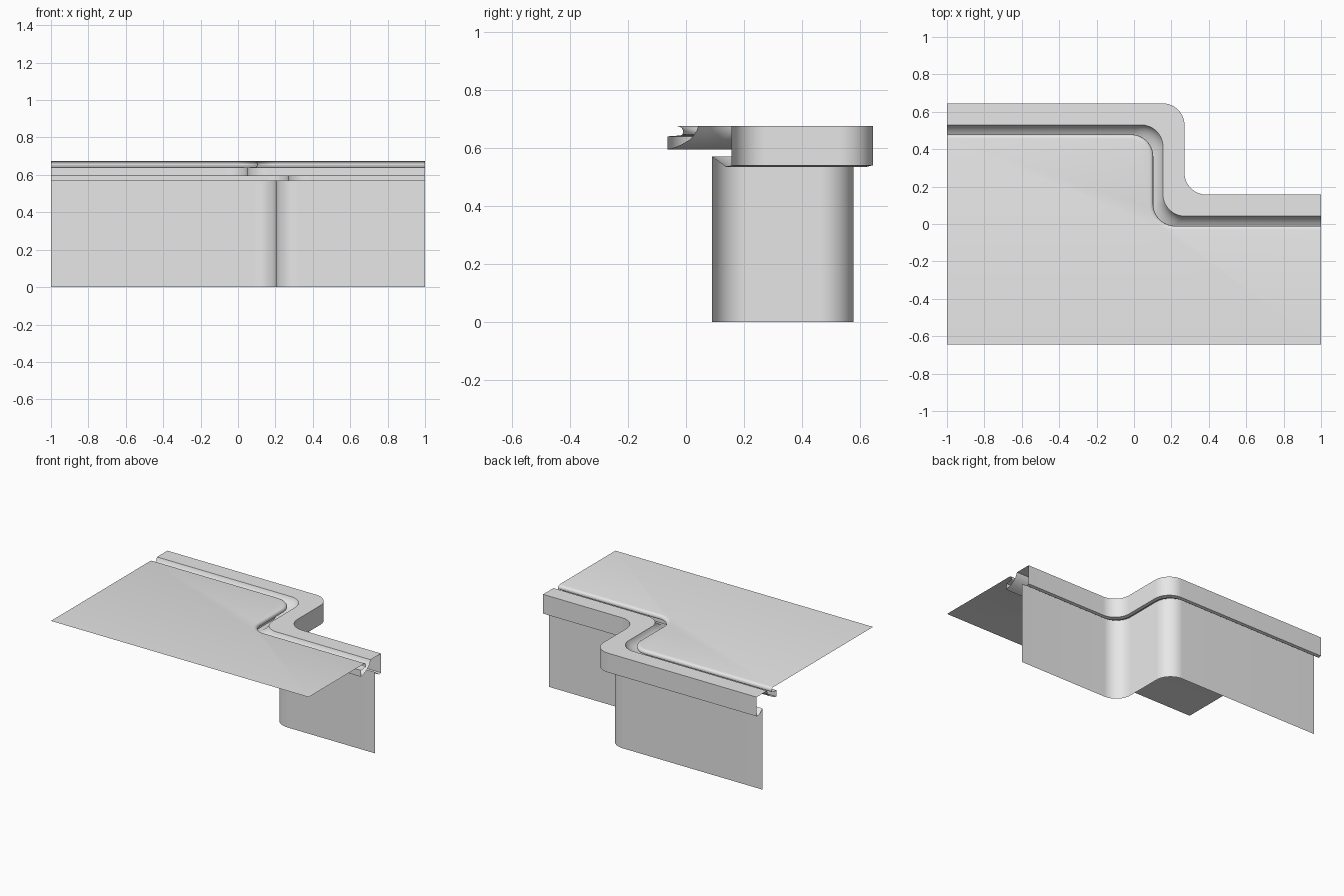
import bpy, math

if "Cube" in bpy.data.objects:
    bpy.data.objects.remove(bpy.data.objects["Cube"])

mat = bpy.data.materials.new("light grey")
mat.diffuse_color = (0.8, 0.8, 0.8, 1)
mat.use_nodes = True
mat.node_tree.nodes["Principled BSDF"].inputs["Base Color"].default_value = mat.diffuse_color

# Stepped path of the outer rim edge, with two rounded corners
R, N = 0.117, 16
XC, YL, YR = 0.27, 0.645, 0.157
path = [(-1, YL)]
for i in range(N + 1):
    a = math.pi / 2 * (1 - i / N)
    path.append((XC - R + R * math.cos(a), YL - R + R * math.sin(a)))
for i in range(N + 1):
    a = math.pi + math.pi / 2 * i / N
    path.append((XC + R + R * math.cos(a), YR + R + R * math.sin(a)))
path.append((1, YR))


def row(d, z):
    """Path shifted inward diagonally by d, with the ends kept at x = +-1."""
    pts = [(x - d, y - d, z) for x, y in path]
    pts[0] = (-1, YL - d, z)
    pts[-1] = (1, YR - d, z)
    return pts


def sweep(name, profile, deck=False):
    rows = [row(d, z) for d, z in profile]
    verts = [p for r in rows for p in r]
    n = len(path)
    faces = [(j * n + i, j * n + i + 1, (j + 1) * n + i + 1, (j + 1) * n + i)
             for j in range(len(rows) - 1) for i in range(n - 1)]
    if deck:  # flat sheet from the last row to the front edge
        k = len(verts)
        z = profile[-1][1]
        verts += [(1, -0.645, z), (-1, -0.645, z)]
        b = (len(rows) - 1) * n
        faces.append(tuple(range(b, b + n)) + (k, k + 1))
    # winding runs from the wall bottom up to the deck: normals face outward
    if deck:
        faces = [tuple(f) if len(f) == 4 else tuple(reversed(f)) for f in faces]
    faces = [tuple(reversed(f)) if len(f) == 4 else f for f in faces]
    me = bpy.data.meshes.new(name)
    me.from_pydata(verts, [], faces)
    me.update()
    me.materials.append(mat)
    ob = bpy.data.objects.new(name, me)
    bpy.context.collection.objects.link(ob)
    # make the deck face up
    for p in me.polygons:
        if len(p.vertices) > 4 and p.normal.z < 0:
            p.flip()
    bpy.ops.object.select_all(action='DESELECT')
    ob.select_set(True)
    bpy.context.view_layer.objects.active = ob
    bpy.ops.object.shade_smooth_by_angle(angle=math.radians(32))


# Outer wall
sweep("wall", [(0.067, 0), (0.067, 0.57)])
# Rim with drip lip underneath, flat top
sweep("rim", [(0.067, 0.57), (0.02, 0.535), (0, 0.54), (0, 0.675), (0.115, 0.675)])
# Curved channel, back of channel, then its upper shelf
sweep("channel", [(0.115, 0.675), (0.12, 0.66), (0.131, 0.643), (0.147, 0.627),
                  (0.17, 0.613), (0.195, 0.602), (0.22, 0.595),
                  (0.22, 0.64), (0.175, 0.643)])
# Deck sheet with a rolled edge
sweep("deck", [(0.175, 0.643), (0.169, 0.647), (0.167, 0.654), (0.168, 0.662),
               (0.172, 0.669), (0.178, 0.673), (0.187, 0.675)], deck=True)
